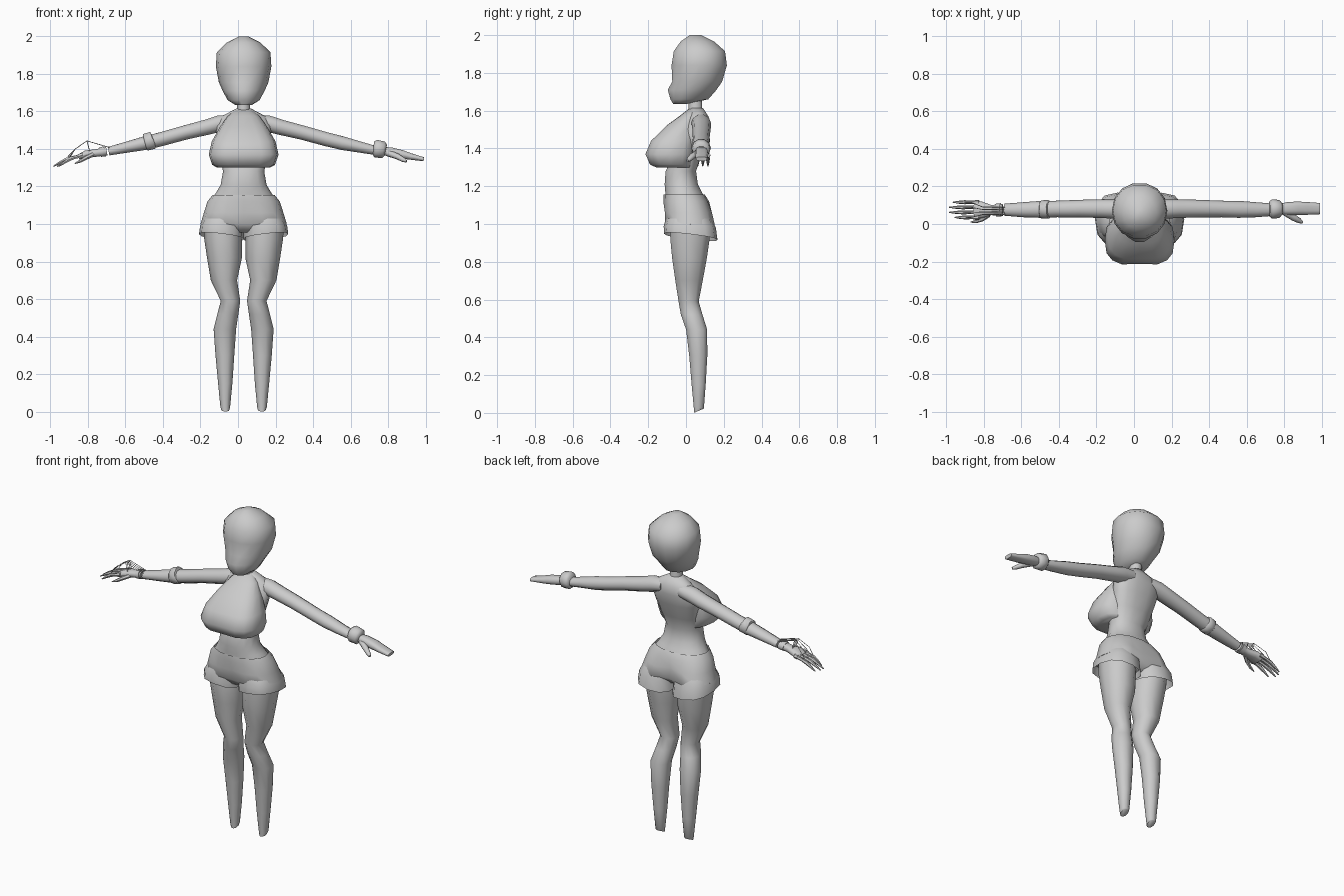
import bpy, bmesh, math
from mathutils import Vector

CX = 0.03  # centre line of the body

grey = bpy.data.materials.new("matte grey")
grey.diffuse_color = (0.6, 0.6, 0.6, 1)


def loft(name, rings, n=12, caps=(True, True), shape=None):
    """Skin rings of (centre, u axis, v axis, squareness)."""
    bm = bmesh.new()
    loops = []
    for c, u, v, p in rings:
        loop = []
        for i in range(n):
            a = 2 * math.pi * i / n
            ca, sa = math.cos(a), math.sin(a)
            ca = math.copysign(abs(ca) ** (2 / p), ca)
            sa = math.copysign(abs(sa) ** (2 / p), sa)
            loop.append(bm.verts.new(Vector(c) + Vector(u) * ca + Vector(v) * sa))
        loops.append(loop)
    for a, b in zip(loops, loops[1:]):
        for i in range(n):
            j = (i + 1) % n
            bm.faces.new((a[i], a[j], b[j], b[i]))
    if caps[0]:
        bm.faces.new(loops[0])
    if caps[1]:
        bm.faces.new(loops[-1])
    if shape:
        for v in bm.verts:
            shape(v.co)
    bmesh.ops.recalc_face_normals(bm, faces=bm.faces)
    mesh = bpy.data.meshes.new(name)
    bm.to_mesh(mesh)
    bm.free()
    mesh.materials.append(grey)
    ob = bpy.data.objects.new(name, mesh)
    bpy.context.collection.objects.link(ob)
    bpy.ops.object.select_all(action='DESELECT')
    ob.select_set(True)
    bpy.context.view_layer.objects.active = ob
    bpy.ops.object.shade_smooth_by_angle(angle=math.radians(55))
    return ob


def upright(name, rows, cx=CX, n=14, **kw):
    """Rows of (z, front y, back y, half width, squareness)."""
    loft(name, [((cx, (f + b) / 2, z), (w, 0, 0), (0, (b - f) / 2, 0), p)
                for z, f, b, w, p in rows], n, **kw)


def limb(name, rows, n=10, p=2.0, **kw):
    """Rows of (x, y, z, y radius, z radius), rings square to the path."""
    pts = [Vector(r[:3]) for r in rows]
    rings = []
    for i, r in enumerate(rows):
        d = (pts[min(i + 1, len(pts) - 1)] - pts[max(i - 1, 0)]).normalized()
        u = Vector((-d.y, d.x, 0)).normalized()
        rings.append((pts[i], u * r[3], d.cross(u) * r[4], p))
    loft(name, rings, n, **kw)


# Head with a pointed chin
upright("head", [
    (1.635, -.068, .00, .045, 2), (1.66, -.085, .12, .085, 2),
    (1.71, -.10, .165, .112, 1.8), (1.755, -.076, .195, .132, 2),
    (1.84, -.08, .22, .148, 2.1), (1.915, -.068, .21, .143, 2.1),
    (1.967, -.03, .15, .09, 2), (2.0, .02, .08, .025, 2)])
upright("neck", [(1.55, .005, .10, .05, 2), (1.61, .012, .088, .035, 2),
                 (1.69, .01, .085, .033, 2)], n=10)

# Torso from waist to shoulders
upright("torso", [
    (1.12, -.11, .11, .18, 2.2), (1.17, -.112, .085, .145, 2.2),
    (1.21, -.115, .065, .122, 2.2), (1.28, -.11, .055, .11, 2.2),
    (1.36, -.07, .08, .125, 2.3), (1.45, -.04, .11, .14, 2.4),
    (1.52, -.01, .125, .15, 2.4), (1.57, .015, .12, .125, 2.3),
    (1.615, .02, .09, .04, 2)])


def bust_crease(co):
    if abs(co.x - CX) < .01 and co.y < -.1:
        co.y += .008


upright("bust", [
    (1.30, -.165, .04, .14, 2.6), (1.315, -.197, .04, .167, 2.8),
    (1.37, -.222, .05, .186, 2.9), (1.44, -.192, .06, .17, 2.7),
    (1.52, -.11, .07, .125, 2.4), (1.575, -.03, .07, .085, 2.2),
    (1.61, .015, .07, .04, 2)], n=16, shape=bust_crease)


# Shorts: seat with a centre crease, then two flared legs
def seat_crease(co):
    if abs(co.x - CX) < .01 and co.z < 1.08:
        co.y -= math.copysign(.035 if co.y > 0 else .015, co.y)


upright("shorts_seat", [
    (1.155, -.118, .10, .165, 2.3), (1.12, -.12, .122, .193, 2.3),
    (1.06, -.12, .146, .212, 2.4), (1.0, -.118, .16, .23, 2.5),
    (.955, -.08, .12, .17, 2.3)], n=16, caps=(False, True), shape=seat_crease)

for side, s in (("right", -1), ("left", 1)):
    x = CX + s * .12
    loft(side + "_shorts_leg", [
        ((x - s * .014, .015, 1.03), (.108, 0, 0), (0, .12, 0), 2.4),
        ((x - s * .003, .02, .985), (.115, 0, s * .006), (0, .138, -.005), 2.5),
        ((x - s * .002, .025, .932), (.12, 0, s * .014), (0, .142, -.017), 2.5)],
        n=12, caps=(False, False))

    # Leg: thigh, bent knee, calf and a blunt tapered end
    rows = [(1.0, -.085, .135, .115, .10), (.92, -.088, .13, .11, .10),
            (.82, -.078, .115, .102, .093), (.70, -.06, .092, .105, .07),
            (.59, -.042, .07, .07, .052), (.52, -.03, .09, .084, .056),
            (.44, -.002, .115, .10, .06), (.30, .015, .115, .10, .05),
            (.15, .028, .106, .098, .038), (.025, .04, .096, .098, .026)]
    rings = [((CX + s * off, (f + b) / 2, z), (w, 0, 0), (0, (b - f) / 2, 0), 2.1)
             for z, f, b, off, w in rows]
    rings.append(((CX + s * .097, .067, .011), (.022, 0, 0), (0, .026, .011), 2.1))
    loft(side + "_leg", rings, n=10)

    # Arm
    arm = [(.06, .08, 1.545, .045, .04), (.13, .08, 1.535, .052, .046),
           (.20, .082, 1.515, .05, .043), (.31, .082, 1.488, .047, .04),
           (.44, .08, 1.452, .044, .039), (.53, .078, 1.43, .045, .038),
           (.62, .076, 1.41, .04, .031), (.72, .076, 1.388, .032, .024)]
    limb(side + "_arm", [(CX + s * a, y, z, ry, rz) for a, y, z, ry, rz in arm])

# Plain hand with a bracelet
limb("bracelet", [(.722, .08, 1.403, .04, .038), (.735, .08, 1.402, .052, .05),
                  (.775, .08, 1.395, .048, .047), (.787, .08, 1.392, .034, .033)])
limb("left_hand", [(.77, .08, 1.39, .026, .022), (.815, .082, 1.383, .034, .026),
                   (.87, .084, 1.372, .036, .024), (.92, .083, 1.36, .034, .018),
                   (.99, .082, 1.345, .03, .011)], p=2.6)
limb("left_thumb", [(.80, .065, 1.378, .018, .018), (.85, .035, 1.36, .018, .016),
                    (.88, .018, 1.343, .014, .013), (.898, .008, 1.334, .007, .007)], n=8)

# Mechanical forearm: cuff, slim casing and palm
limb("elbow_cuff", [(-.497, .077, 1.435, .045, .041), (-.493, .077, 1.436, .049, .048),
                    (-.455, .078, 1.446, .05, .049), (-.45, .078, 1.448, .045, .041)])
limb("wrist_ring", [(-.735, .074, 1.382, .034, .026), (-.71, .075, 1.388, .036, .029)])
limb("right_palm", [(-.70, .075, 1.388, .032, .023), (-.76, .074, 1.378, .027, .021),
                    (-.81, .075, 1.372, .044, .021), (-.85, .075, 1.357, .046, .014)], p=2.5)

# Jointed fingers, each with a knuckle, a raised post and a pull rod
tips = [-.965, -.985, -.985, -.955]
for i, tip in enumerate(tips):
    y = .116 - i * .027
    base = -.838
    mid = (base + tip) / 2
    limb(f"finger_{i + 1}", [
        (base, y, 1.363, .011, .011), ((base + mid) / 2, y, 1.356, .009, .009),
        (mid, y, 1.346, .011, .011), ((mid + tip) / 2, y, 1.328, .008, .008),
        (tip, y, 1.307, .003, .003)], n=6)
    limb(f"knuckle_{i + 1}", [(base + .012, y, 1.367, .013, .014),
                              (base - .008, y, 1.362, .013, .014)], n=6)
    yw = .09 - i * .013
    limb(f"pull_rod_{i + 1}", [(-.685, yw, 1.408, .002, .002),
                               (-.805, yw, 1.443, .002, .002),
                               (base - .03, y, 1.40, .002, .002),
                               (mid, y, 1.354, .002, .002)], n=4)
    limb(f"rod_post_{i + 1}", [(-.79, yw, 1.385, .002, .002),
                               (-.805, yw, 1.443, .002, .002)], n=4)
limb("right_thumb", [(-.775, .05, 1.37, .014, .013), (-.81, .025, 1.353, .012, .011),
                     (-.84, .014, 1.335, .009, .009), (-.87, .01, 1.322, .003, .003)], n=6)
